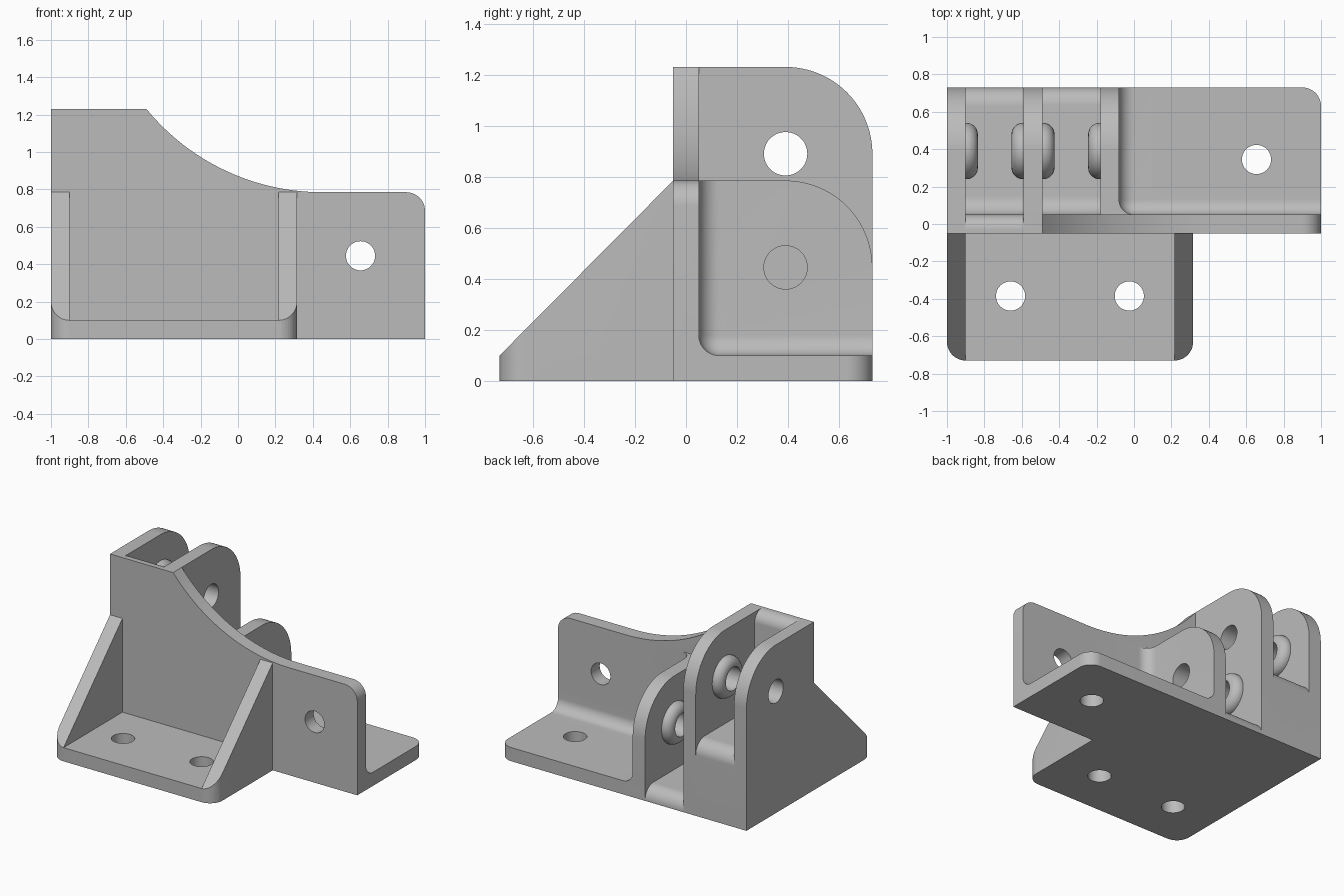
import bpy, bmesh
from math import sin, cos, pi, radians, sqrt
from mathutils import Matrix, Vector

cube = bpy.data.objects.get("Cube")
if cube:
    bpy.data.objects.remove(cube)

grey = bpy.data.materials.new("plain grey")
grey.use_nodes = True
GREY = (0.5, 0.5, 0.5, 1)
grey.diffuse_color = GREY
grey.node_tree.nodes["Principled BSDF"].inputs["Base Color"].default_value = GREY

# Where profile coordinates (u, v) and depth d go for each extrusion axis
PLACE = {"x": lambda u, v, d: (d, u, v),
         "y": lambda u, v, d: (u, d, v),
         "z": lambda u, v, d: (u, v, d)}


def finish(name, bm):
    bmesh.ops.recalc_face_normals(bm, faces=bm.faces)
    mesh = bpy.data.meshes.new(name)
    bm.to_mesh(mesh)
    bm.free()
    mesh.materials.append(grey)
    obj = bpy.data.objects.new(name, mesh)
    bpy.context.collection.objects.link(obj)
    return obj


def rounded(points, steps=12):
    """Outline from (u, v) or (u, v, radius) corners, with round corners."""
    out = []
    for i, p in enumerate(points):
        here = Vector(p[:2])
        if len(p) == 2:
            out.append(here)
            continue
        a = (Vector(points[i - 1][:2]) - here).normalized()
        b = (Vector(points[(i + 1) % len(points)][:2]) - here).normalized()
        r = p[2]
        centre = here + (a + b) * r
        for k in range(steps + 1):
            t = pi / 2 * k / steps
            out.append(centre - b * r * cos(t) - a * r * sin(t))
    return out


def extrude(name, axis, outline, start, end):
    bm = bmesh.new()
    face = bm.faces.new([bm.verts.new(PLACE[axis](u, v, start)) for u, v in outline])
    moved = bmesh.ops.extrude_face_region(bm, geom=[face])["geom"]
    shift = Vector(PLACE[axis](0, 0, end - start))
    bmesh.ops.translate(bm, vec=shift, verts=[g for g in moved if isinstance(g, bmesh.types.BMVert)])
    return finish(name, bm)


def circle(u, v, r, n=48):
    return [(u + r * cos(2 * pi * k / n), v + r * sin(2 * pi * k / n)) for k in range(n)]


def combine(target, other, operation):
    mod = target.modifiers.new(operation.lower(), "BOOLEAN")
    mod.operation = operation
    mod.solver = "EXACT"
    mod.object = other
    bpy.context.view_layer.objects.active = target
    bpy.ops.object.modifier_apply(modifier=mod.name)
    bpy.data.objects.remove(other)


FRONT, WALL, BACK = -0.73, 0.05, 0.73
T = 0.1            # plate thickness
LOW, HIGH = 0.785, 1.23
FILLET = 0.08
EAR_R = 0.34
PIN_Y = BACK - EAR_R
GUSSET_X = 0.316

# Base plate with round outer corners
base_outline = rounded([(-1, FRONT, T), (GUSSET_X, FRONT, T), (GUSSET_X, -WALL), (1, -WALL),
                        (1, BACK, T), (-0.18, BACK), (-0.18, 0), (-1, 0)])
bracket = extrude("bracket", "z", base_outline, 0, T)

# Upright wall with a sweeping top edge
arc_x, arc_r = 0.45, 1.215
sweep = []
for k in range(25):
    x = arc_x - (arc_x + 0.49) * k / 24
    sweep.append((x, LOW + arc_r - sqrt(arc_r ** 2 - (arc_x - x) ** 2)))
wall_outline = rounded([(-0.59, 0), (1, 0), (1, LOW, T)] + sweep + [(-0.59, HIGH)])
parts = [extrude("wall", "y", wall_outline, -WALL, WALL)]


# Hinge ears, the shortest one carrying the rounded pocket beside it
def ear_outline(top, front):
    return rounded([(front, 0), (BACK, 0), (BACK, top, EAR_R), (front, top)], 24)


parts.append(extrude("outer_ear", "x", ear_outline(HIGH, -WALL), -1, -0.9))
parts.append(extrude("middle_ear", "x", ear_outline(HIGH, -WALL), -0.59, -0.49))
short_ear = extrude("short_ear", "x", ear_outline(LOW, 0), -0.18, 0.1)
bm = bmesh.new()
bmesh.ops.create_cube(bm, size=2, matrix=Matrix.Translation((0.92, WALL + 1, T + 1)))
bmesh.ops.bevel(bm, geom=bm.edges[:], offset=FILLET, segments=12, profile=0.5, affect="EDGES")
combine(short_ear, finish("pocket", bm), "DIFFERENCE")
parts.append(short_ear)

# Fillet between the wall and the right floor
parts.append(extrude("floor_fillet", "x", rounded(
    [(0, 0.02), (0.2, 0.02), (0.2, T), (WALL, T, FILLET), (WALL, 0.25), (0, 0.25)]), 0.1, 1))

# Slot floors between the ears
parts.append(extrude("high_slot", "x", rounded(
    [(-WALL, 0), (BACK, 0), (BACK, 0.545, T), (WALL, 0.545, T), (WALL, HIGH, FILLET),
     (-WALL, HIGH)]), -0.9, -0.59))
parts.append(extrude("low_slot", "x", rounded(
    [(0, 0), (BACK, 0), (BACK, T, 0.095), (WALL, T, T), (WALL, 0.6), (0, 0.6)]), -0.49, -0.18))

# Gussets, trimmed to the round corners of the base
for name, x in (("right_gusset", -1), ("left_gusset", GUSSET_X - T)):
    gusset = extrude(name, "x", [(FRONT, 0), (0, 0), (0, LOW), (-WALL, LOW), (FRONT, T)], x, x + T)
    combine(gusset, extrude("trim", "z", base_outline, -0.1, 1), "INTERSECT")
    parts.append(gusset)

# Rounded bosses around the pins: (x of ear face, direction, height)
PIN_HIGH, PIN_LOW = 0.89, 0.445
for x, side, z in ((-0.9, 1, PIN_HIGH), (-0.59, -1, PIN_HIGH), (-0.49, 1, PIN_LOW), (-0.18, -1, PIN_LOW)):
    rings = [(0.15, -0.03)] + [(0.09 + 0.06 * cos(t), 0.005 + 0.06 * sin(t))
                               for t in (radians(a) for a in range(0, 91, 10))]
    bm = bmesh.new()
    loops = [[bm.verts.new((x + side * h, u, v)) for u, v in circle(PIN_Y, z, r)] for r, h in rings]
    for a, b in zip(loops, loops[1:]):
        for k in range(len(a)):
            bm.faces.new((a[k - 1], a[k], b[k], b[k - 1]))
    bm.faces.new(loops[0])
    bm.faces.new(loops[-1])
    parts.append(finish("boss", bm))

for part in parts:
    combine(bracket, part, "UNION")

# Screw holes and pin holes
holes = [("z", -0.66, -0.385, 0.078, -0.1, 0.2), ("z", -0.025, -0.385, 0.078, -0.1, 0.2),
         ("z", 0.655, 0.345, 0.078, -0.1, 0.2), ("y", 0.655, 0.445, 0.078, -0.2, 0.2),
         ("x", PIN_Y, PIN_HIGH, 0.085, -1.1, -0.4), ("x", PIN_Y, PIN_LOW, 0.085, -0.59, 0.1)]
for axis, u, v, r, start, end in holes:
    combine(bracket, extrude("hole", axis, circle(u, v, r), start, end), "DIFFERENCE")

bpy.ops.object.select_all(action="DESELECT")
bracket.select_set(True)
bpy.context.view_layer.objects.active = bracket
bpy.ops.object.shade_smooth_by_angle(angle=radians(25))
